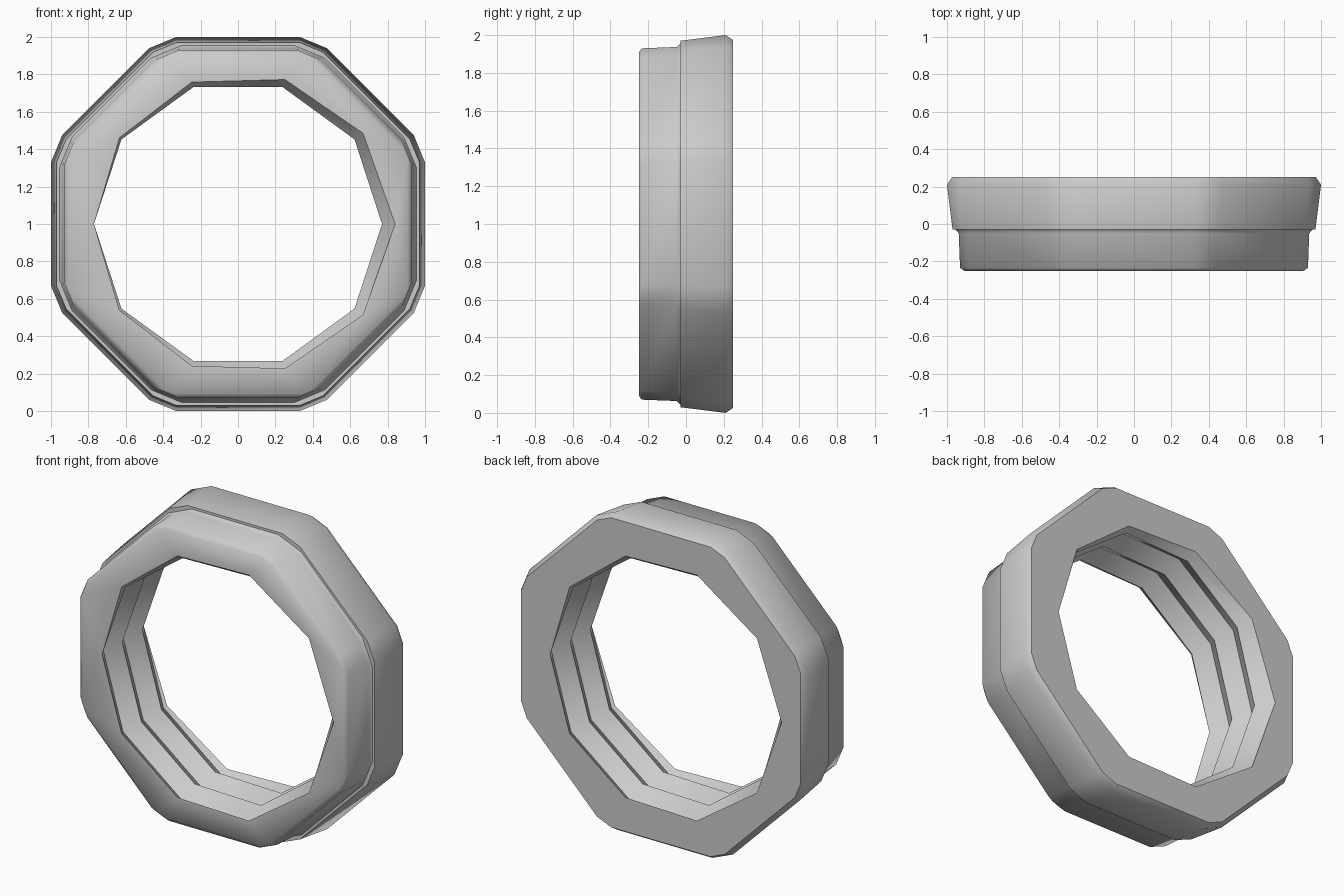
import bpy, bmesh, math
from mathutils import Vector

if "Cube" in bpy.data.objects:
    bpy.data.objects.remove(bpy.data.objects["Cube"], do_unlink=True)

HALF = 0.25               # half of the ring depth
PITCH = 0.2               # thread pitch
CREST, ROOT = 0.77, 0.84  # thread radii
SIDES = 10                # sides of the hole

# Outer sections: depth, flat distance from the axis, half length of the flat
SECTIONS = [(-HALF, 0.907, 0.345), (-0.235, 0.93, 0.315), (-0.05, 0.937, 0.325),
            (-0.03, 0.955, 0.30), (-0.03, 0.97, 0.33), (0.21, 1.0, 0.33), (HALF, 0.973, 0.345)]


def on_plane(edge, y):
    return edge.is_boundary and all(abs(v.co.y - y) < 1e-4 for v in edge.verts)


def thread(bm):
    """Right-handed triangular thread, trimmed flush with both ends."""
    lines = []
    for k in range(-3, 9):
        radius = ROOT if k % 2 else CREST
        line = []
        for i in range(SIDES + 1):
            turn = i / SIDES
            a = turn * math.tau
            y = -HALF + k * PITCH / 2 - PITCH * (turn - 0.5)
            line.append(bm.verts.new((radius * math.cos(a), y, 1 + radius * math.sin(a))))
        lines.append(line)
    for low, high in zip(lines, lines[1:]):
        for i in range(SIDES):
            bm.faces.new((low[i], low[i + 1], high[i + 1], high[i]))
    bmesh.ops.remove_doubles(bm, verts=bm.verts[:], dist=1e-4)
    bmesh.ops.triangulate(bm, faces=bm.faces[:])
    for side in (-1, 1):
        bmesh.ops.bisect_plane(bm, geom=bm.verts[:] + bm.edges[:] + bm.faces[:], dist=1e-5,
                               plane_co=Vector((0, side * HALF, 0)),
                               plane_no=Vector((0, side, 0)), clear_outer=True)
    bmesh.ops.remove_doubles(bm, verts=bm.verts[:], dist=1e-4)


def outer_wall(bm):
    """Octagonal wall with bevelled corners, lofted through the sections."""
    rings = []
    for y, flat, half in SECTIONS:
        ring = []
        for i in range(8):
            c, s = math.cos(i * math.pi / 4), math.sin(i * math.pi / 4)
            for t in (-half, half):
                ring.append(bm.verts.new((flat * c - t * s, y, 1 + flat * s + t * c)))
        rings.append(ring)
    for a, b in zip(rings, rings[1:]):
        for i in range(len(a)):
            j = (i + 1) % len(a)
            bm.faces.new((a[i], a[j], b[j], b[i]))


bm = bmesh.new()
thread(bm)
outer_wall(bm)

# Flat end faces between the wall and the threaded hole
for y in (-HALF, HALF):
    rim = [e for e in bm.edges if on_plane(e, y)]
    bmesh.ops.triangle_fill(bm, edges=rim, use_beauty=True, use_dissolve=False,
                            normal=Vector((0, math.copysign(1, y), 0)))
bmesh.ops.recalc_face_normals(bm, faces=bm.faces[:])

mesh = bpy.data.meshes.new("threaded_ring")
bm.to_mesh(mesh)
bm.free()
ring = bpy.data.objects.new("threaded_ring", mesh)
bpy.context.scene.collection.objects.link(ring)

# Single grey finish
grey = bpy.data.materials.new("plain_grey")
grey.use_nodes = True
colour = (0.6, 0.6, 0.6, 1)
grey.diffuse_color = colour
grey.node_tree.nodes["Principled BSDF"].inputs["Base Color"].default_value = colour
mesh.materials.append(grey)

bpy.ops.object.select_all(action="DESELECT")
ring.select_set(True)
bpy.context.view_layer.objects.active = ring
bpy.ops.object.shade_smooth_by_angle(angle=math.radians(40))
